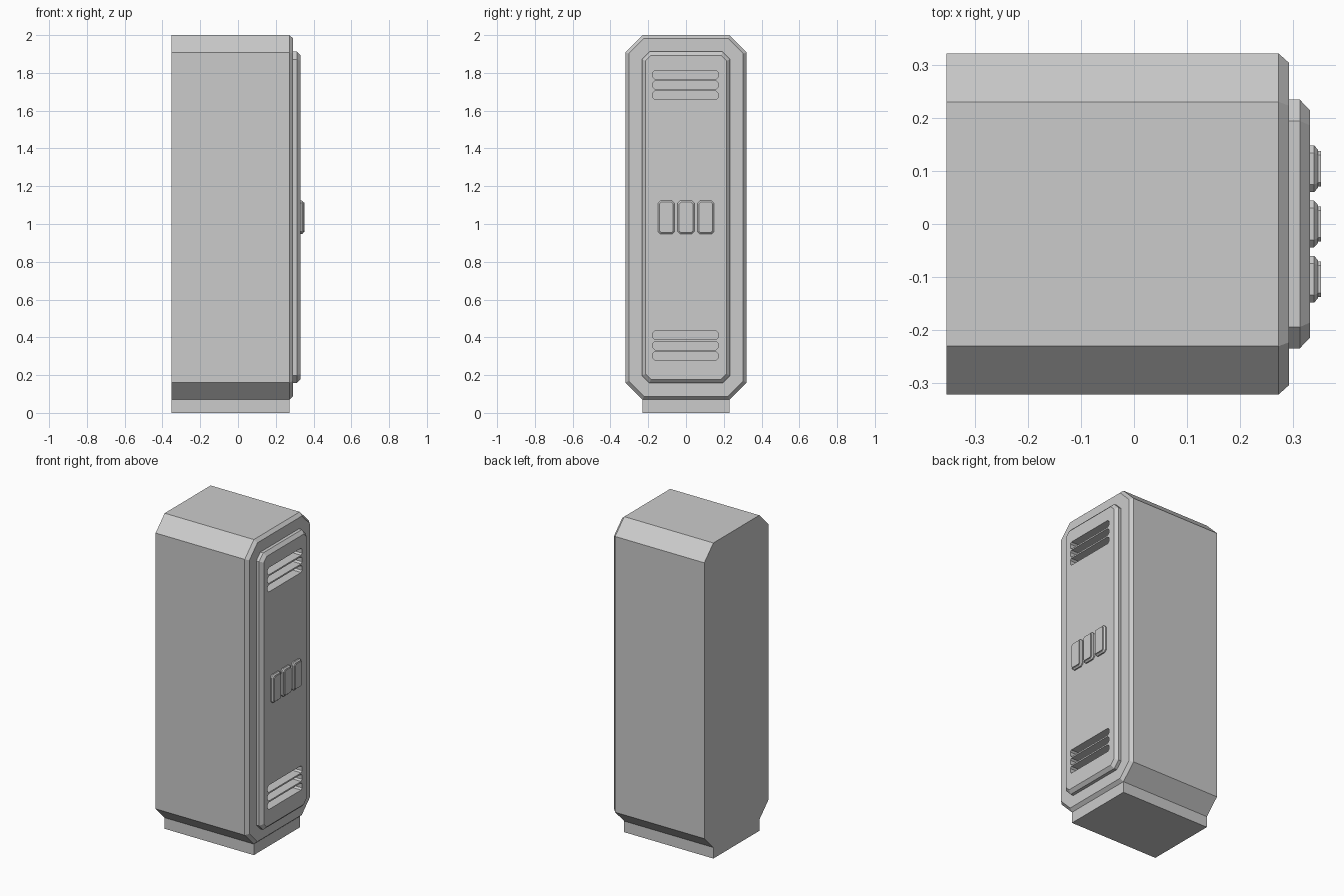
import bpy
import bmesh

if "Cube" in bpy.data.objects:
    bpy.data.objects.remove(bpy.data.objects["Cube"])


def octagon_plate(name, cy, cz, hy, hz, cut, rings):
    """Loft chamfer-cornered rectangles along x; rings are (x, inset)."""
    bm = bmesh.new()
    loops = []
    for x, inset in rings:
        a, b, c = hy - inset, hz - inset, max(cut - 0.586 * inset, 0.002)
        pts = [(a, -b + c), (a, b - c), (a - c, b), (-a + c, b),
               (-a, b - c), (-a, -b + c), (-a + c, -b), (a - c, -b)]
        loops.append([bm.verts.new((x, cy + y, cz + z)) for y, z in pts])
    for lo, hi in zip(loops, loops[1:]):
        for i in range(8):
            j = (i + 1) % 8
            bm.faces.new((lo[i], lo[j], hi[j], hi[i]))
    bm.faces.new(loops[0][::-1])
    bm.faces.new(loops[-1])
    bmesh.ops.recalc_face_normals(bm, faces=bm.faces)
    mesh = bpy.data.meshes.new(name)
    bm.to_mesh(mesh)
    bm.free()
    obj = bpy.data.objects.new(name, mesh)
    bpy.context.collection.objects.link(obj)
    return obj


# Cabinet body with bevelled front rim
body = octagon_plate("cabinet_body", 0, 1.035, 0.321, 0.965, 0.091,
                     [(-0.353, 0), (0.272, 0), (0.292, 0.018)])

# Plinth
bpy.ops.mesh.primitive_cube_add(size=1, location=(-0.0405, 0, 0.036))
plinth = bpy.context.object
plinth.name = "plinth"
plinth.scale = (0.625, 0.46, 0.072)

# Raised door panel
door = octagon_plate("door", 0, 1.035, 0.234, 0.877, 0.04,
                     [(0.291, 0), (0.312, 0), (0.331, 0.02)])

# Vent slots cut through the door into the body
cutters = bpy.data.collections.new("vent_cutters")
bpy.context.scene.collection.children.link(cutters)
for bottom in (0.302, 1.681):
    for i in range(3):
        slot = octagon_plate("vent_slot", -0.003, bottom + i * 0.0545, 0.172, 0.0225,
                             0.01, [(0.275, 0), (0.36, 0)])
        bpy.context.collection.objects.unlink(slot)
        cutters.objects.link(slot)
        slot.hide_render = True
        slot.hide_viewport = False
        slot.display_type = 'WIRE'
for obj in (body, door):
    mod = obj.modifiers.new("vents", 'BOOLEAN')
    mod.operation = 'DIFFERENCE'
    mod.operand_type = 'COLLECTION'
    mod.collection = cutters
    mod.solver = 'EXACT'

# Three latch blocks with raised faces
for i in (-1, 0, 1):
    octagon_plate(f"latch_{i + 2}", i * 0.104, 1.035, 0.044, 0.089, 0.014,
                  [(0.33, 0), (0.339, 0), (0.346, 0.008), (0.346, 0.011), (0.352, 0.011)])
